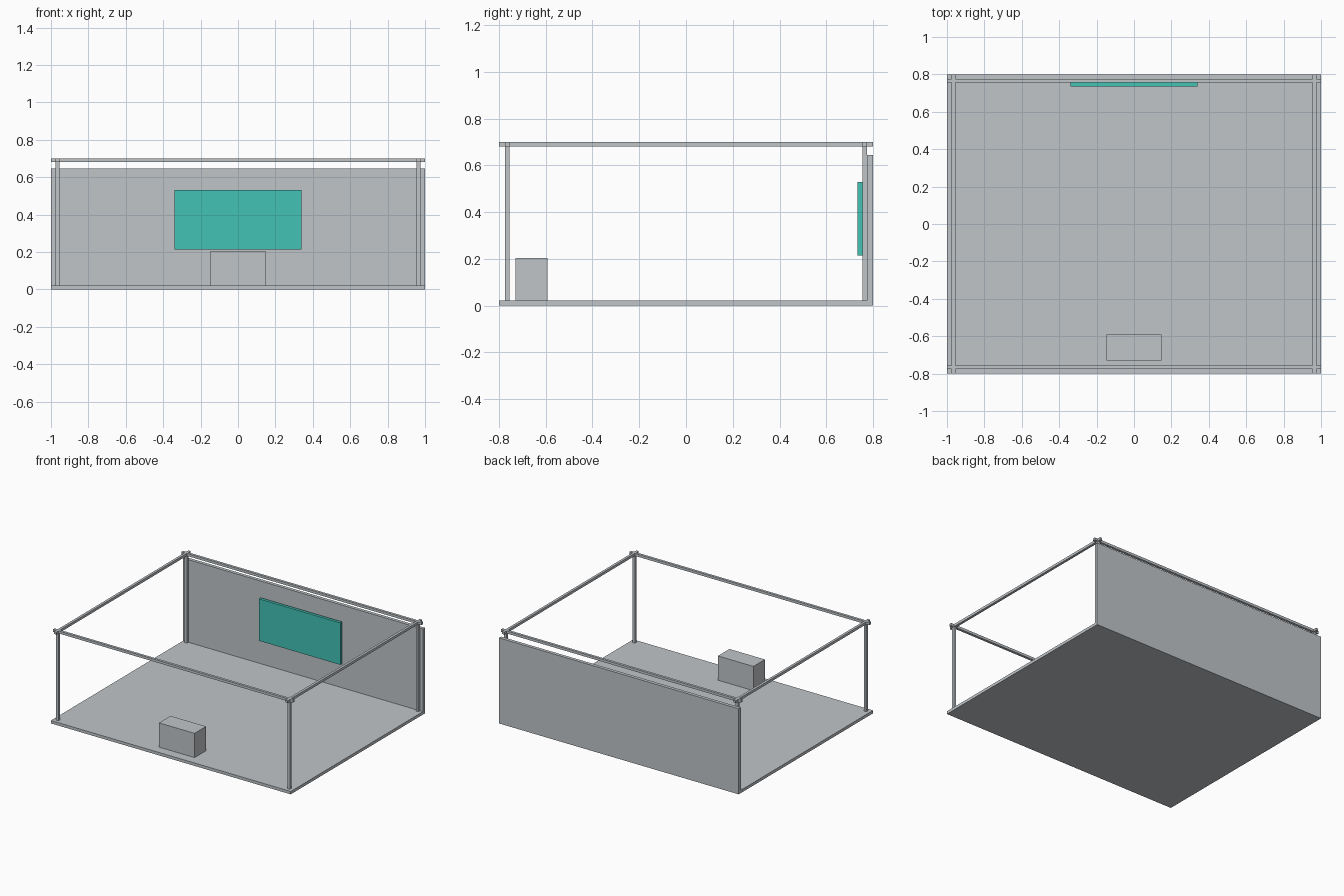
import bpy

old = bpy.data.objects.get("Cube")
if old:
    bpy.data.objects.remove(old, do_unlink=True)


def material(name, rgb):
    mat = bpy.data.materials.new(name)
    mat.use_nodes = True
    mat.diffuse_color = (*rgb, 1)
    mat.node_tree.nodes["Principled BSDF"].inputs["Base Color"].default_value = (*rgb, 1)
    return mat


grey = material("light grey", (0.527, 0.558, 0.584))
teal = material("teal", (0.0545, 0.539, 0.462))


def box(name, x, y, z, mat=grey):
    """Box spanning the given (low, high) range on each axis."""
    spans = (x, y, z)
    bpy.ops.mesh.primitive_cube_add(size=1, location=[(a + b) / 2 for a, b in spans])
    ob = bpy.context.object
    ob.name = name
    ob.scale = [b - a for a, b in spans]
    bpy.ops.object.transform_apply(location=False, rotation=False, scale=True)
    ob.data.materials.append(mat)
    return ob


W, D, H = 1.0, 0.8, 0.7      # half width, half depth, height
FLOOR, BAR = 0.022, 0.019    # floor thickness, bar thickness
PX, PY = 0.965, 0.765        # bar centre lines


def around(c):
    return (c - BAR / 2, c + BAR / 2)


# Floor and back wall
box("floor", (-W, W), (-D, D), (0, FLOOR))
box("back_wall", (-W, W), (PY + BAR / 2, D), (0, 0.645))

# Corner posts
for sx, side in ((1, "left"), (-1, "right")):
    for sy, end in ((1, "back"), (-1, "front")):
        box(f"{end}_{side}_post", around(sx * PX), around(sy * PY), (FLOOR, H))

# Overhead bars, running past the posts to the floor edges
top = (H - BAR, H)
for s, side, end in ((1, "left", "back"), (-1, "right", "front")):
    box(f"{side}_top_bar", around(s * PX), (-D, D), top)
    box(f"{end}_top_bar", (-W, W), around(s * PY), top)

# Wall screen and counter
box("screen", (-0.34, 0.34), (0.734, 0.756), (0.214, 0.53), teal)
box("counter", (-0.148, 0.148), (-0.729, -0.592), (FLOOR, 0.205))
